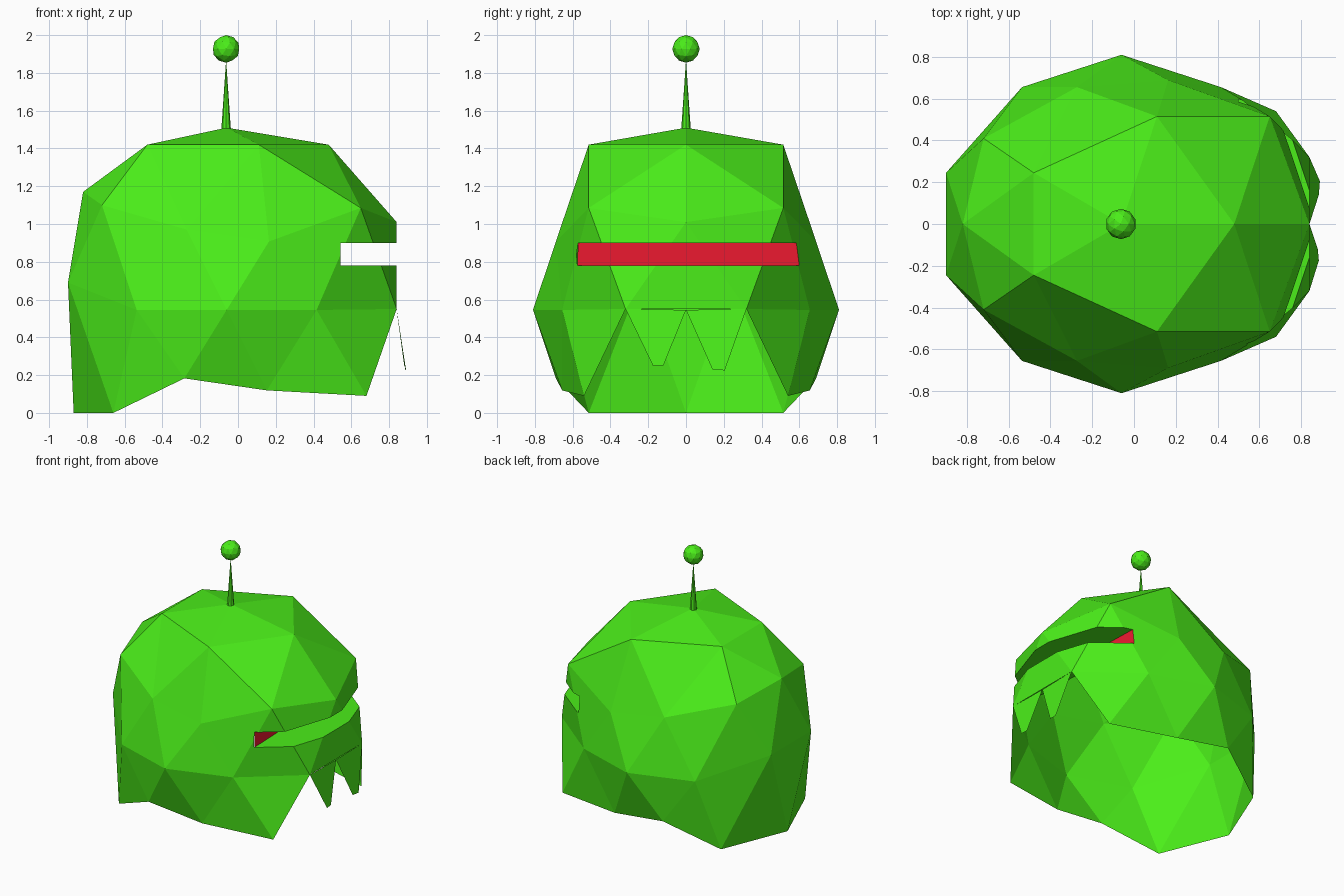
import bpy, bmesh
from math import cos, sin, radians, sqrt
from mathutils import Vector

if "Cube" in bpy.data.objects:
    bpy.data.objects.remove(bpy.data.objects["Cube"])

green = bpy.data.materials.new("green")
green.diffuse_color = (0.07, 0.85, 0.01, 1)
green.use_nodes = True
green.node_tree.nodes["Principled BSDF"].inputs["Base Color"].default_value = green.diffuse_color
red = bpy.data.materials.new("red")
red.diffuse_color = (0.85, 0.01, 0.03, 1)
red.use_nodes = True
red.node_tree.nodes["Principled BSDF"].inputs["Base Color"].default_value = red.diffuse_color


def finish(bm, name, mat):
    mesh = bpy.data.meshes.new(name)
    bm.to_mesh(mesh)
    bm.free()
    mesh.materials.append(mat)
    ob = bpy.data.objects.new(name, mesh)
    bpy.context.collection.objects.link(ob)
    return ob


def face_object(polys, name, mat):
    bm = bmesh.new()
    for p in polys:
        bm.faces.new([bm.verts.new(c) for c in p])
    return finish(bm, name, mat)


# Helmet shell: icosphere with open bottom, pulled into shape symmetrically
bm = bmesh.new()
bmesh.ops.create_icosphere(bm, subdivisions=2, radius=1)
unit = {v: v.co.copy() for v in bm.verts}
for v in bm.verts:
    v.co = Vector((-0.06, 0, 0.545)) + 0.81 * v.co

# (azimuth, unit height) -> new position
pulls = [
    (0, 1.0, (-0.06, 0, 1.51)),
    (0, 0.851, (0.48, 0, 1.42)),
    (72, 0.851, (0.11, 0.515, 1.42)),
    (144, 0.851, (-0.48, 0.245, 1.42)),
    (36, 0.526, (0.65, 0.515, 1.085)),
    (180, 0.526, (-0.82, 0, 1.17)),
    (0, 0.447, (0.84, 0, 1.01)),
    (144, 0.447, (-0.72, 0.41, 1.10)),
    (18, 0.0, (0.84, 0.32, 0.55)),
    (162, 0.0, (-0.90, 0.245, 0.69)),
    (36, -0.447, (0.68, 0.54, 0.09)),
    (180, -0.447, (-0.87, 0, 0)),
    (144, -0.526, (-0.66, 0.515, 0)),
]
for az, h, co in pulls:
    r = sqrt(max(0, 1 - h * h))
    for s in (1, -1):
        d = Vector((r * cos(radians(az)), s * r * sin(radians(az)), h))
        v = min(unit, key=lambda k: (unit[k] - d).length)
        v.co = (co[0], s * co[1], co[2])

# Bottom opening and face opening
front = Vector((0.851, 0, -0.526))
gone = [v for v, u in unit.items() if u.z < -0.6 or (u - front).length < 0.05]
bmesh.ops.delete(bm, geom=gone, context='VERTS')

# Visor slot: cut a notch between two heights, in front of a slightly turned plane
LOW, HIGH = 0.78, 0.90
wall_co, wall_no = Vector((0.522, 0, 0)), Vector((1, 0.035, 0)).normalized()
for z in (LOW, HIGH):
    bmesh.ops.bisect_plane(bm, geom=bm.verts[:] + bm.edges[:] + bm.faces[:], dist=1e-5,
                           plane_co=(0, 0, z), plane_no=(0, 0, 1))


def in_band():
    return [f for f in bm.faces if LOW < f.calc_center_median().z < HIGH
            and all(LOW - 1e-3 < v.co.z < HIGH + 1e-3 for v in f.verts)]


band = in_band()
geom = set(band) | {e for f in band for e in f.edges} | {v for f in band for v in f.verts}
bmesh.ops.bisect_plane(bm, geom=list(geom), dist=1e-5, plane_co=wall_co, plane_no=wall_no)
cut = [f for f in in_band() if (f.calc_center_median() - wall_co).dot(wall_no) > 0]
bmesh.ops.delete(bm, geom=cut, context='FACES')

# Slot floor and ceiling follow the cut rim
rims = []
for z in (LOW, HIGH):
    rim = [v for v in bm.verts if abs(v.co.z - z) < 1e-4
           and (v.co - wall_co).dot(wall_no) > -1e-4]
    rim.sort(key=lambda v: v.co.y)
    rims.append([v.co.copy() for v in rim])
finish(bm, "helmet_shell", green)
face_object([rims[0], rims[1][::-1]], "slot_floor_and_ceiling", green)

# Red visor at the back of the slot
face_object([[rims[0][0], rims[0][-1], rims[1][-1], rims[1][0]]], "visor", red)

# Two teeth hanging below the slot
face_object([
    [(0.84, -0.32, 0.55), (0.885, -0.175, 0.25), (0.88, -0.12, 0.25), (0.84, 0, 0.545)],
    [(0.84, 0, 0.545), (0.885, 0.14, 0.23), (0.89, 0.205, 0.225), (0.84, 0.32, 0.55)],
], "teeth", green)

# Antenna rod and ball
bpy.ops.mesh.primitive_cone_add(vertices=8, radius1=0.025, radius2=0.001, depth=0.35,
                                location=(-0.063, 0, 1.68))
rod = bpy.context.object
rod.name = "antenna_rod"
rod.data.materials.append(green)
bpy.ops.mesh.primitive_ico_sphere_add(subdivisions=2, radius=0.073, location=(-0.063, 0, 1.927))
ball = bpy.context.object
ball.name = "antenna_ball"
ball.data.materials.append(green)
